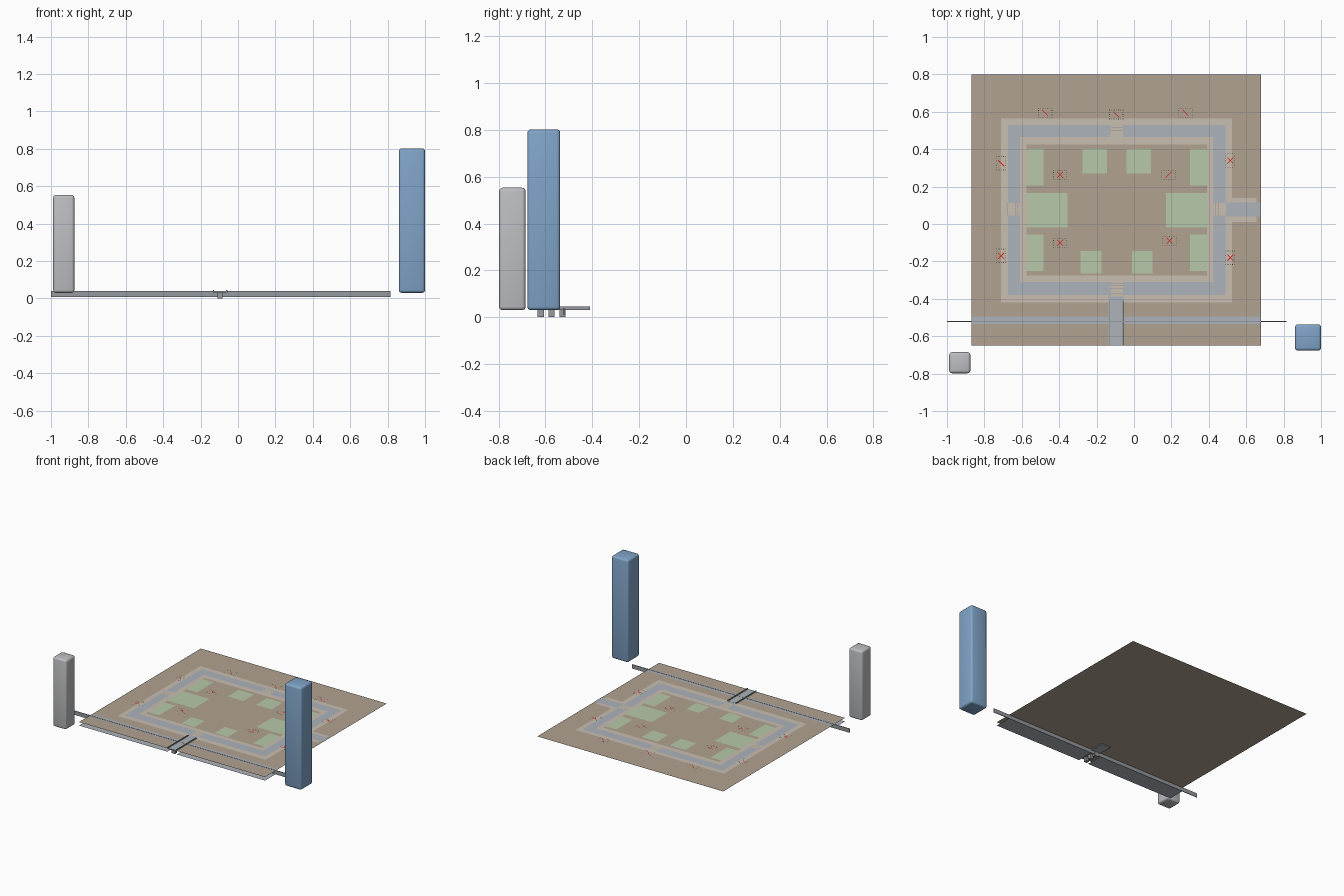
import bpy
import bmesh
from math import radians, cos, sin

cube = bpy.data.objects.get("Cube")
if cube:
    bpy.data.objects.remove(cube, do_unlink=True)


def material(name, r, g, b):
    def lin(c):
        c /= 255
        return ((c + 0.055) / 1.055) ** 2.4
    col = (lin(r), lin(g), lin(b), 1)
    m = bpy.data.materials.new(name)
    m.diffuse_color = col
    m.use_nodes = True
    m.node_tree.nodes["Principled BSDF"].inputs["Base Color"].default_value = col
    return m


EARTH = material("earth", 176, 162, 144)
STONE = material("pale stone", 201, 189, 177)
WATER = material("water grey", 173, 179, 187)
GRASS = material("pale green", 182, 201, 168)
BLUE = material("steel blue", 128, 164, 200)
GREY = material("light grey", 188, 191, 194)
RAIL = material("rail grey", 150, 154, 159)
DARK = material("dark line", 70, 66, 60)
RED = material("red mark", 215, 40, 35)

GROUND = 0.0365
STEP = 0.0005      # height between painted layers
MID = -0.0925      # symmetry line of the courtyard


def finish(name, bm, mat):
    me = bpy.data.meshes.new(name)
    bm.to_mesh(me)
    bm.free()
    me.materials.append(mat)
    ob = bpy.data.objects.new(name, me)
    bpy.context.collection.objects.link(ob)
    return ob


def quad(bm, pts, z):
    bm.faces.new([bm.verts.new((x, y, z)) for x, y in pts])


def rect(bm, x0, x1, y0, y1, z):
    quad(bm, ((x0, y0), (x1, y0), (x1, y1), (x0, y1)), z)


def sheet(name, mat, layer, rects, base=GROUND):
    bm = bmesh.new()
    for r in rects:
        rect(bm, *r, base + layer * STEP)
    return finish(name, bm, mat)


def ring(name, mat, layer, outer, inner):
    a, b, c, d = outer
    e, f, g, h = inner
    return sheet(name, mat, layer, [(a, b, c, g), (a, b, h, d), (a, e, g, h), (f, b, g, h)])


def box(name, mat, x0, x1, y0, y1, z0, z1, bevel=0):
    bm = bmesh.new()
    bmesh.ops.create_cube(bm, size=1)
    for v in bm.verts:
        v.co = ((x0 + x1) / 2 + v.co.x * (x1 - x0),
                (y0 + y1) / 2 + v.co.y * (y1 - y0),
                (z0 + z1) / 2 + v.co.z * (z1 - z0))
    if bevel:
        bmesh.ops.bevel(bm, geom=bm.edges[:], offset=bevel, segments=3,
                        profile=0.5, affect='EDGES')
    ob = finish(name, bm, mat)
    if bevel:
        bpy.ops.object.select_all(action='DESELECT')
        ob.select_set(True)
        bpy.context.view_layer.objects.active = ob
        bpy.ops.object.shade_smooth_by_angle(angle=radians(40))
    return ob


# Ground sheet and lower front ledge, split at the path
sheet("ground", EARTH, 0, [(-0.87, 0.68, -0.65, 0.8)])
sheet("front_ledge", WATER, 0, [(-0.87, -0.135, -0.65, -0.52), (-0.055, 0.68, -0.65, -0.52)], 0.01)

# Nested rings of pavement and moat
outer = (-0.71, 0.525, -0.42, 0.565)
moat_out = (-0.675, 0.49, -0.38, 0.53)
moat_in = (-0.61, 0.425, -0.31, 0.465)
inner = (-0.575, 0.39, -0.275, 0.425)
ring("outer_pavement", STONE, 1, outer, moat_out)
ring("moat", WATER, 1, moat_out, moat_in)
ring("inner_pavement", STONE, 1, moat_in, inner)

# Side channel with banks, front path and front road
sheet("side_banks", STONE, 2, [(0.49, 0.655, 0.01, 0.14)])
sheet("side_channel", WATER, 3, [(0.48, 0.68, 0.04, 0.115)])
sheet("front_road", WATER, 2, [(-0.87, 0.68, -0.535, -0.495)])
sheet("front_path", WATER, 3, [(-0.135, -0.055, -0.65, -0.375)])

# Small moat bridges with step lines
crossings = {"back": (MID, 0.5, True), "front": (MID, -0.345, True),
             "right": (-0.65, 0.078, False), "left": (0.45, 0.078, False)}
for side, (x, y, upright) in crossings.items():
    hx, hy = (0.033, 0.043) if upright else (0.043, 0.033)
    sheet(side + "_bridge", STONE, 4, [(x - hx, x + hx, y - hy, y + hy)])
    lines = []
    for i in range(-2, 3):
        o = i * 0.014
        if upright:
            lines.append((x - hx, x + hx, y + o, y + o + 0.0015))
        else:
            lines.append((x + o, x + o + 0.0015, y - hy, y + hy))
    sheet(side + "_bridge_steps", RAIL, 5, lines)

# Lawns, mirrored across the courtyard
lawns = []
for x0, x1, y0, y1 in ((-0.575, -0.485, 0.205, 0.4), (-0.275, -0.145, 0.27, 0.4),
                       (-0.575, -0.355, -0.02, 0.165), (-0.575, -0.485, -0.25, -0.055),
                       (-0.285, -0.175, -0.265, -0.145)):
    lawns += [(x0, x1, y0, y1), (2 * MID - x1, 2 * MID - x0, y0, y1)]
sheet("lawns", GRASS, 1, lawns)

# Red crosses, each in a dotted frame
marks = [(-0.475, 0.595, "\\"), (-0.095, 0.585, "\\"), (0.275, 0.595, "\\"),
         (-0.71, 0.325, "\\"), (0.515, 0.34, "x"), (-0.395, 0.263, "x"),
         (0.185, 0.263, "/"), (-0.71, -0.17, "x"), (-0.395, -0.1, "x"),
         (0.19, -0.09, "x"), (0.515, -0.18, "x")]
crosses = bmesh.new()
dots = []
for x, y, kind in marks:
    for angle, kinds in ((45, "/x"), (135, "\\x")):
        if kind in kinds:
            c, s = cos(radians(angle)), sin(radians(angle))
            pts = [(x + u * c - v * s, y + u * s + v * c)
                   for u, v in ((-0.023, -0.002), (0.023, -0.002), (0.023, 0.002), (-0.023, 0.002))]
            quad(crosses, pts, GROUND + (4 + angle / 100) * STEP)
    hx, hy = (0.024, 0.036) if abs(x + 0.1) > 0.55 else (0.036, 0.024)
    nx, ny = round(hx / 0.006), round(hy / 0.006)
    places = [(i * 0.006, s * hy) for i in range(-nx, nx + 1, 2) for s in (-1, 1)]
    places += [(s * hx, i * 0.006) for i in range(-ny, ny + 1, 2) for s in (-1, 1)]
    dots += [(x + a - 0.002, x + a + 0.002, y + b - 0.002, y + b + 0.002) for a, b in places]
finish("red_crosses", crosses, RED)
sheet("cross_frames", DARK, 4, dots)

# Long thin rail across the front
box("long_rail", RAIL, -1, 0.815, -0.524, -0.519, 0.009, 0.039)

# Front footbridge: deck, side beams and posts
box("footbridge_deck", WATER, -0.13, -0.06, -0.65, -0.41, 0.031, 0.0385)
for side, x in (("right", -0.13), ("left", -0.06)):
    box(side + "_bridge_beam", RAIL, x - 0.003, x + 0.003, -0.65, -0.41, 0.031, 0.046)
for i in range(3):
    y = -0.62 + i * 0.046
    box("bridge_post_%d" % (i + 1), RAIL, MID - 0.017, MID + 0.01, y - 0.013, y + 0.013, 0, 0.032)

# Two rounded towers beside the front corners
box("grey_tower", GREY, -0.988, -0.875, -0.798, -0.685, 0.03, 0.553, 0.015)
box("blue_tower", BLUE, 0.86, 1.0, -0.677, -0.537, 0.03, 0.802, 0.015)
